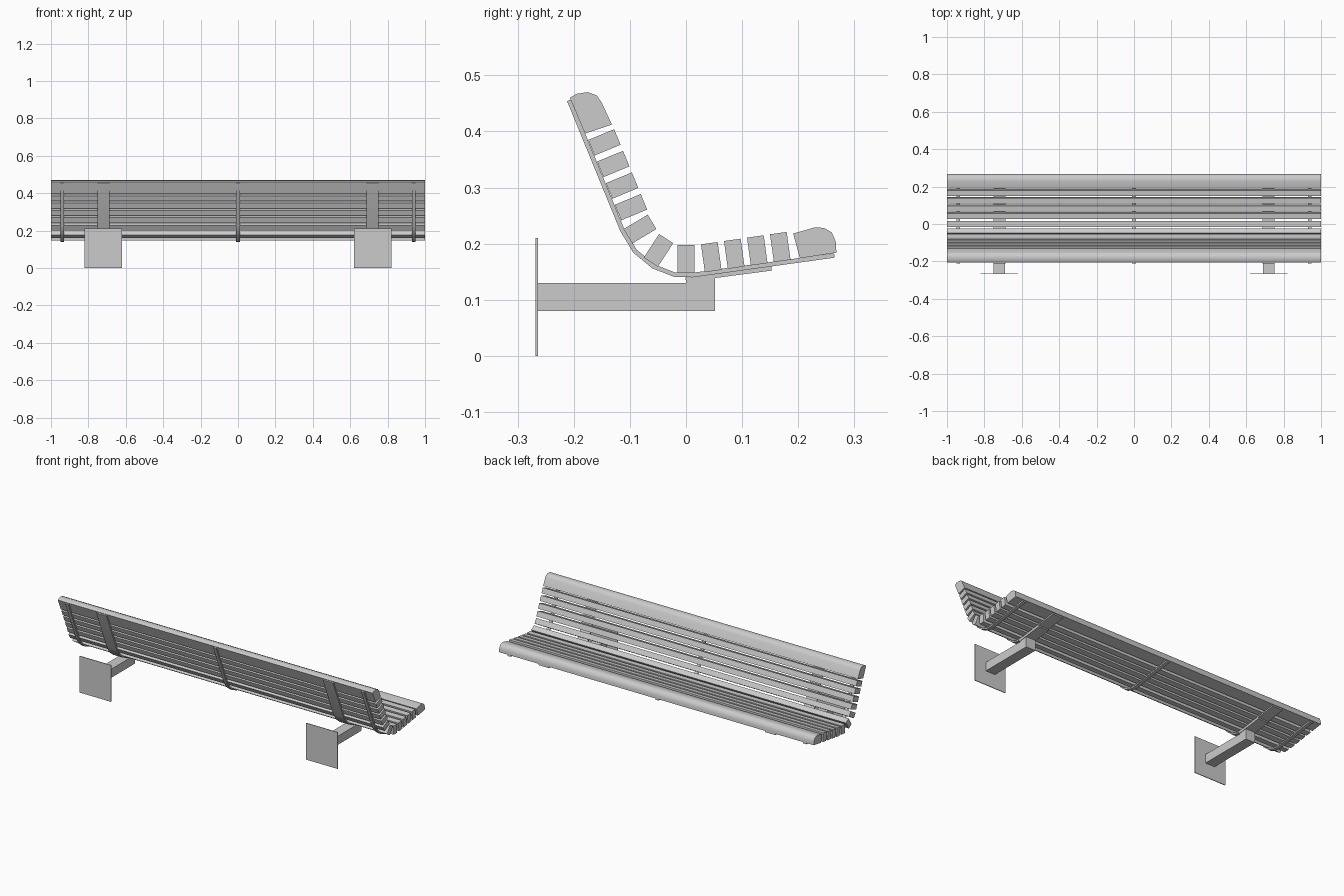
import bpy, bmesh
from math import radians, cos, sin
from mathutils import Vector

if "Cube" in bpy.data.objects:
    bpy.data.objects.remove(bpy.data.objects["Cube"], do_unlink=True)

grey = bpy.data.materials.new("plain grey")
grey.use_nodes = True
grey.diffuse_color = (0.6, 0.6, 0.6, 1)
grey.node_tree.nodes["Principled BSDF"].inputs["Base Color"].default_value = grey.diffuse_color


def extrude(name, profile, x, half_width):
    """Sweep a closed (y, z) profile along x."""
    bm = bmesh.new()
    face = bm.faces.new([bm.verts.new((x - half_width, y, z)) for y, z in profile])
    new = bmesh.ops.extrude_face_region(bm, geom=[face])["geom"]
    verts = [v for v in new if isinstance(v, bmesh.types.BMVert)]
    bmesh.ops.translate(bm, verts=verts, vec=(2 * half_width, 0, 0))
    bmesh.ops.recalc_face_normals(bm, faces=bm.faces)
    mesh = bpy.data.meshes.new(name)
    bm.to_mesh(mesh)
    bm.free()
    mesh.materials.append(grey)
    obj = bpy.data.objects.new(name, mesh)
    bpy.context.collection.objects.link(obj)
    bpy.ops.object.select_all(action="DESELECT")
    obj.select_set(True)
    bpy.context.view_layer.objects.active = obj
    bpy.ops.object.shade_smooth_by_angle(angle=radians(40))
    return obj


def slat(name, y, z, tilt):
    """Rectangular slat; tilt turns its depth axis away from vertical."""
    c, s = cos(radians(tilt)), sin(radians(tilt))
    corners = [(-0.015, -0.025), (0.015, -0.025), (0.015, 0.025), (-0.015, 0.025)]
    extrude(name, [(y + c * a - s * b, z + s * a + c * b) for a, b in corners], 0, 1)


def thicken(path, t):
    """Offset an open path to its left by t and close it into a band."""
    pts = [Vector(p) for p in path]
    inner = []
    for i, p in enumerate(pts):
        d = (pts[min(i + 1, len(pts) - 1)] - pts[max(i - 1, 0)]).normalized()
        inner.append(p + Vector((-d.y, d.x)) * t)
    return [tuple(p) for p in pts + inner[::-1]]


# Rounded end slats
extrude("seat_front_slat", [(0.203, 0.174), (0.191, 0.218), (0.23, 0.229), (0.246, 0.228),
                            (0.26, 0.22), (0.267, 0.203), (0.268, 0.184)], 0, 1)
extrude("back_top_slat", [(-0.18, 0.396), (-0.207, 0.46), (-0.195, 0.467), (-0.175, 0.47),
                          (-0.159, 0.464), (-0.15, 0.451), (-0.132, 0.412)], 0, 1)

# Seat slats, bend slats and back slats
for i in range(4):
    slat(f"seat_slat_{i + 1}", 0.045 + 0.041 * i, 0.176 + 0.006 * i, 8)
slat("bend_slat_1", 0, 0.173, 0)
slat("bend_slat_2", -0.049, 0.188, -33)
slat("bend_slat_3", -0.082, 0.226, -59)
for i in range(4):
    slat(f"back_slat_{i + 1}", -0.098 - 0.0158 * i, 0.265 + 0.0385 * i, -67.5)

# Bent metal straps under the slats
strap = thicken([(-0.212, 0.454), (-0.117, 0.222), (-0.094, 0.184), (-0.06, 0.156),
                 (-0.022, 0.141), (0.012, 0.14), (0.265, 0.175)], 0.008)
for label, x in (("right", -0.94), ("middle", 0), ("left", 0.94)):
    extrude(f"{label}_narrow_strap", strap, x, 0.01)

# Wall brackets
for label, x in (("right", -0.72), ("left", 0.72)):
    extrude(f"{label}_wide_strap", strap, x, 0.0325)
    extrude(f"{label}_seat_plate", thicken([(0, 0.132), (0.153, 0.152)], 0.008), x, 0.0325)
    extrude(f"{label}_wedge", [(0, 0.13), (0.052, 0.13), (0.052, 0.139), (0, 0.133)], x, 0.03)
    extrude(f"{label}_arm", [(-0.264, 0.08), (0.052, 0.08), (0.052, 0.13), (-0.264, 0.13)], x, 0.03)
    extrude(f"{label}_wall_plate", [(-0.268, 0), (-0.264, 0), (-0.264, 0.21), (-0.268, 0.21)], x, 0.1)
